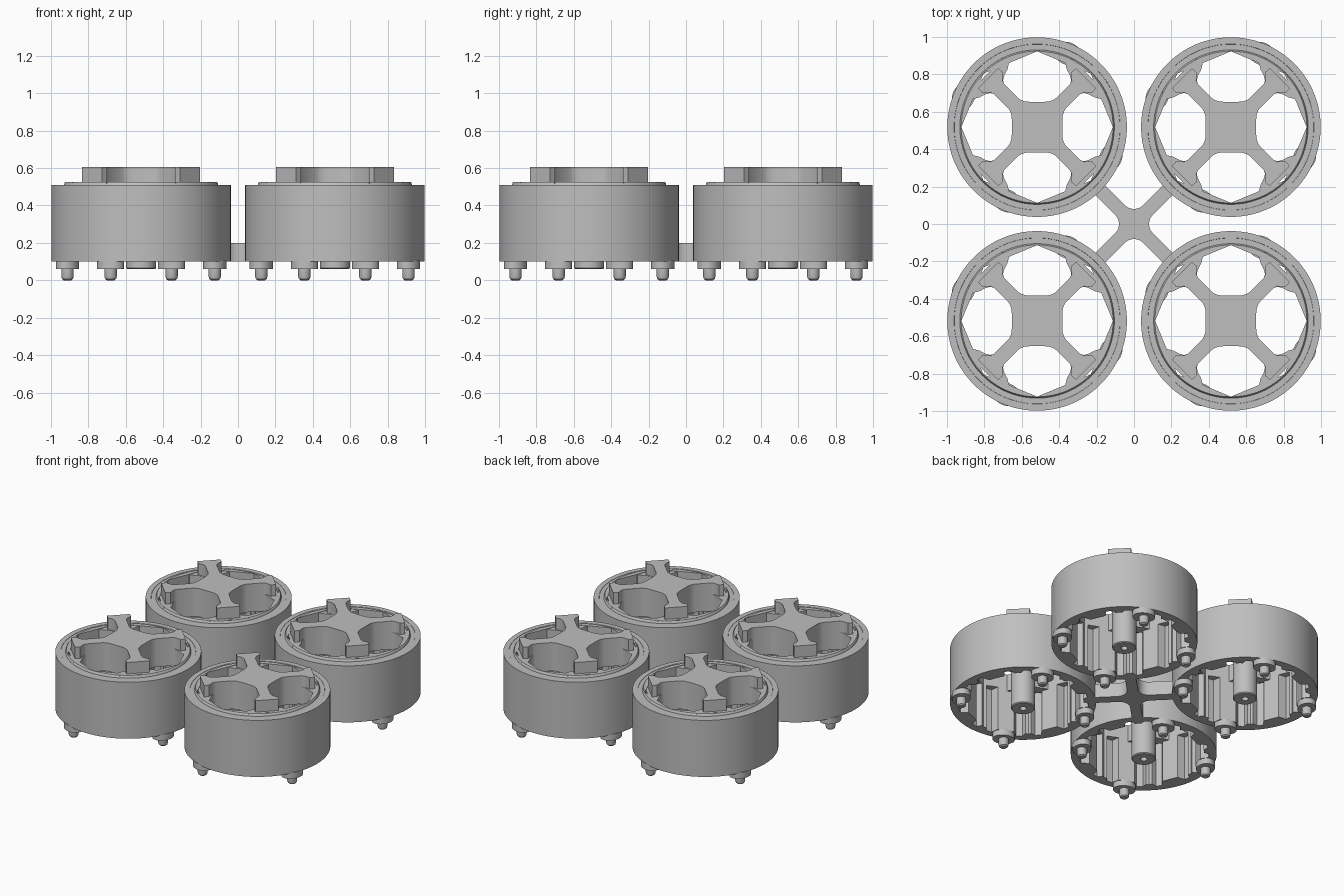
import bpy, bmesh
from math import cos, sin, pi, radians, hypot

old = bpy.data.objects.get("Cube")
if old:
    bpy.data.objects.remove(old, do_unlink=True)

grey = bpy.data.materials.new("light_grey")
grey.use_nodes = True
colour = (0.52, 0.52, 0.52, 1)
grey.diffuse_color = colour
grey.node_tree.nodes["Principled BSDF"].inputs["Base Color"].default_value = colour

CENTRE = 0.518
SIDES = 128


def place(mesh, name, location=(0, 0, 0)):
    obj = bpy.data.objects.new(name, mesh)
    obj.location = location
    bpy.context.collection.objects.link(obj)
    return obj


def finish(bm, name):
    """Turn a bmesh into a mesh with smooth curves and sharp edges."""
    bmesh.ops.recalc_face_normals(bm, faces=bm.faces)
    mesh = bpy.data.meshes.new(name)
    bm.to_mesh(mesh)
    bm.free()
    mesh.materials.append(grey)
    obj = place(mesh, name)
    bpy.ops.object.select_all(action="DESELECT")
    obj.select_set(True)
    bpy.context.view_layer.objects.active = obj
    bpy.ops.object.shade_smooth_by_angle(angle=radians(30))
    return obj


def lathe(bm, profile, sides, closed=False, offset=(0, 0)):
    """Revolve (radius, z); a radius may be a function of the angle."""
    loops = []
    for r, z in profile:
        loop = []
        for i in range(sides):
            a = 2 * pi * i / sides
            rad = r(a) if callable(r) else r
            loop.append(bm.verts.new((offset[0] + rad * cos(a), offset[1] + rad * sin(a), z)))
        loops.append(loop)
    pairs = list(zip(loops, loops[1:]))
    if closed:
        pairs.append((loops[-1], loops[0]))
    else:
        bm.faces.new(loops[0])
        bm.faces.new(loops[-1])
    for low, high in pairs:
        for i in range(sides):
            j = (i + 1) % sides
            bm.faces.new((low[i], low[j], high[j], high[i]))


def prism(bm, outline, z0, z1):
    face = bm.faces.new([bm.verts.new((x, y, z0)) for x, y in outline])
    up = bmesh.ops.extrude_face_region(bm, geom=[face])["geom"]
    bmesh.ops.translate(bm, vec=(0, 0, z1 - z0),
                        verts=[v for v in up if isinstance(v, bmesh.types.BMVert)])


def diagonal_arms(half):
    """Mirror a half-arm outline (inner to outer) and turn it to each diagonal."""
    arm = half + [(u, -v) for u, v in reversed(half)]
    arms = []
    for k in range(4):
        a = pi / 4 + k * pi / 2
        arms.append([(u * cos(a) - v * sin(a), u * sin(a) + v * cos(a)) for u, v in arm])
    return arms


def octagon(a):
    return 0.405 * cos(pi / 8) / cos(a % (pi / 4) - pi / 8)


def pocketed(a):
    """Octagon wall with upright pockets either side of each corner."""
    off = abs((a + pi / 8) % (pi / 4) - pi / 8)
    return 0.43 if radians(5) < off < radians(14) else octagon(a)


# Round housing with octagonal opening, stepped rim and raised lip
bm = bmesh.new()
lathe(bm, [(0.48, 0.1), (0.48, 0.51), (0.444, 0.51), (0.443, 0.508), (0.413, 0.508),
           (0.41, 0.52), (0.406, 0.525), (octagon, 0.525),
           (octagon, 0.42), (pocketed, 0.42), (pocketed, 0.1)], SIDES, closed=True)
housing = finish(bm, "housing")

# Raised four-armed spider with a squarish hub
bm = bmesh.new()
spider_half = [(0.12, -0.071), (0.142, -0.052), (0.163, -0.042), (0.18, -0.038),
               (0.285, -0.038), (0.308, -0.046), (0.323, -0.062), (0.335, -0.078),
               (0.37, -0.076)]
prism(bm, sum(diagonal_arms(spider_half), []), 0.4, 0.605)
spider = finish(bm, "spider")

# Flanges joining the arms to the housing corners
bm = bmesh.new()
flange_half = [(0.285, -0.036), (0.306, -0.048), (0.319, -0.07), (0.33, -0.105),
               (0.348, -0.135), (0.39, -0.13)]
for outline in diagonal_arms(flange_half):
    prism(bm, outline, 0.4, 0.522)
flanges = finish(bm, "arm_flanges")

# Central post with a small blind hole underneath
bm = bmesh.new()
lathe(bm, [(0.022, 0.11), (0.022, 0.06), (0.074, 0.06), (0.08, 0.066), (0.08, 0.5)], 32)
post = finish(bm, "centre_post")

# Oval pads and pin feet under the wall
bm = bmesh.new()
for k in range(4):
    turn = radians(67.5) + k * pi / 2
    spot = (0.426 * cos(turn), 0.426 * sin(turn))

    def oval(a):
        return 1 / hypot(cos(a - turn) / 0.06, sin(a - turn) / 0.075)

    lathe(bm, [(oval, 0.06), (oval, 0.105)], 32, offset=spot)
    lathe(bm, [(0.02, 0), (0.029, 0.007), (0.033, 0.02), (0.033, 0.07)], 24, offset=spot)
feet = finish(bm, "pin_feet")

# Repeat the unit in a two by two layout
for part in (housing, spider, flanges, post, feet):
    part.location = (CENTRE, CENTRE, 0)
    for sx, sy, label in ((-1, 1, "back_right"), (1, -1, "front_left"), (-1, -1, "front_right")):
        place(part.data, f"{part.name}_{label}", (sx * CENTRE, sy * CENTRE, 0))
    part.name += "_back_left"

# Diagonal cross joining the four units
bm = bmesh.new()
cross_half = [(0.065, -0.05), (0.085, -0.039), (0.11, -0.036), (0.275, -0.036)]
prism(bm, sum(diagonal_arms(cross_half), []), 0.1, 0.2)
finish(bm, "joining_cross")
